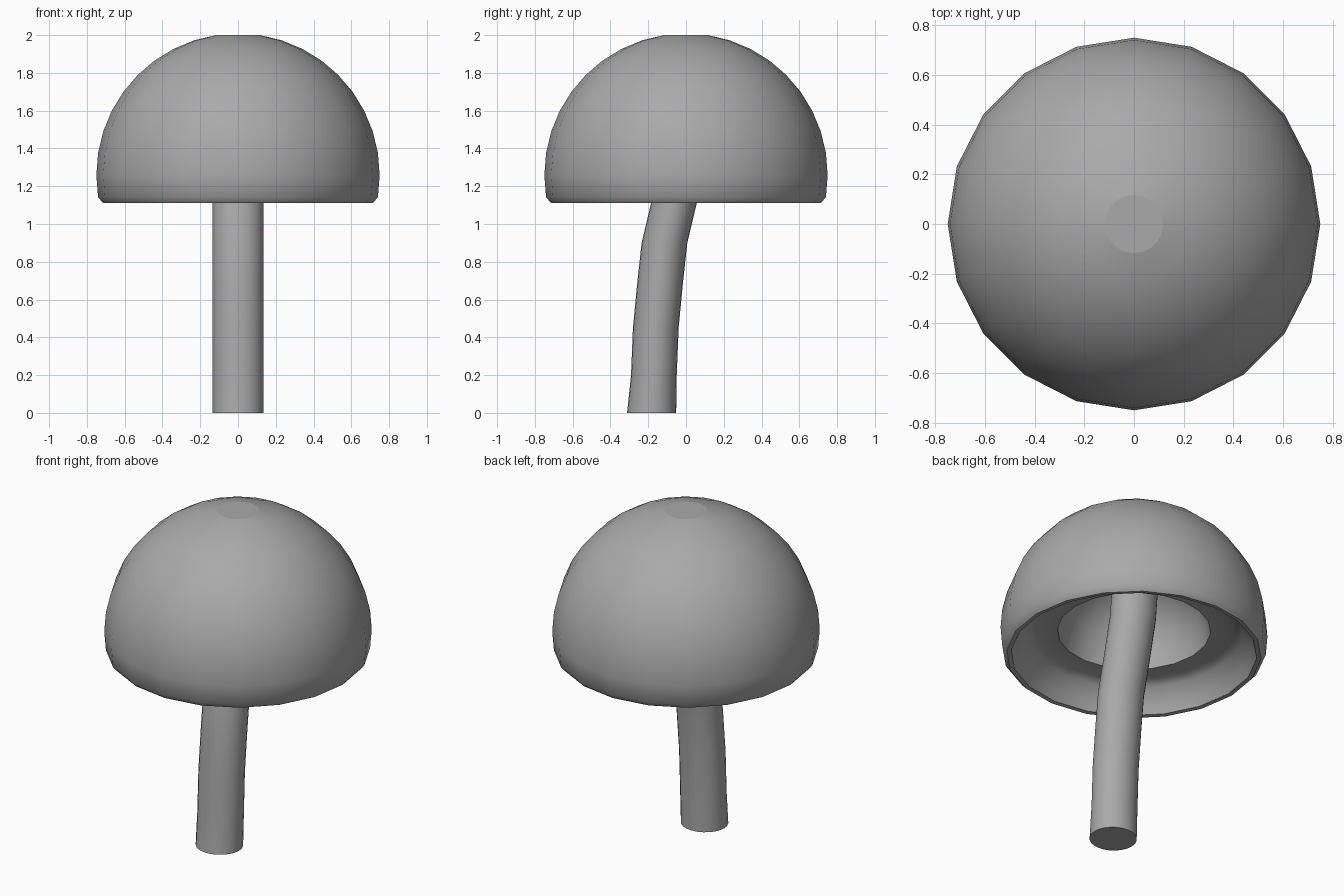
import bpy
import bmesh
from math import sin, cos, pi, radians

cube = bpy.data.objects.get("Cube")
if cube:
    bpy.data.objects.remove(cube, do_unlink=True)

grey = bpy.data.materials.new("plain_grey")
grey.use_nodes = True
grey.diffuse_color = (0.4, 0.4, 0.4, 1)
grey.node_tree.nodes["Principled BSDF"].inputs["Base Color"].default_value = (0.4, 0.4, 0.4, 1)


def loft(name, rings, sides):
    """Skin a stack of rings (x radius, y radius, y offset, z) and close both ends."""
    bm = bmesh.new()
    loops = []
    for rx, ry, y, z in rings:
        angles = [2 * pi * i / sides for i in range(sides)]
        loops.append([bm.verts.new((rx * cos(a), y + ry * sin(a), z)) for a in angles])
    for low, high in zip(loops, loops[1:]):
        for i in range(sides):
            j = (i + 1) % sides
            bm.faces.new((low[i], low[j], high[j], high[i]))
    ends = [bm.faces.new(loops[0]), bm.faces.new(loops[-1])]
    bmesh.ops.recalc_face_normals(bm, faces=bm.faces)
    end_ids = []
    bm.faces.index_update()
    end_ids = [f.index for f in ends]
    mesh = bpy.data.meshes.new(name)
    bm.to_mesh(mesh)
    bm.free()
    mesh.materials.append(grey)
    obj = bpy.data.objects.new(name, mesh)
    bpy.context.collection.objects.link(obj)
    bpy.ops.object.select_all(action='DESELECT')
    obj.select_set(True)
    bpy.context.view_layer.objects.active = obj
    bpy.ops.object.shade_smooth_by_angle(angle=radians(50))
    # Keep the flat end discs crisp
    crisp = {key for i in end_ids for key in mesh.polygons[i].edge_keys}
    for edge in mesh.edges:
        if edge.key in crisp:
            edge.use_edge_sharp = True
    return obj


# Cap: outer dome down to the lip, then inner wall, ledge and inner hollow
radius, centre = 0.75, 1.259
profile = [(radius * sin(radians(a)), centre + radius * cos(radians(a)))
           for a in range(9, 100, 9)]
profile += [(0.715, 1.112), (0.69, 1.115), (0.67, 1.16), (0.61, 1.25), (0.56, 1.272), (0.43, 1.265)]
profile += [(0.42 * cos(radians(a)), 1.28 + 0.4 * sin(radians(a))) for a in range(10, 85, 15)]
loft("mushroom_cap", [(r, r, 0, z) for r, z in profile], 20)

# Stem: bends back as it rises into the hollow of the cap
path = [(0, -0.182), (0.2, -0.17), (0.45, -0.16), (0.7, -0.136),
        (0.9, -0.114), (1.11, -0.064), (1.35, -0.01), (1.65, 0.02)]
loft("mushroom_stem", [(0.135, 0.13 if z == 0 else 0.121, y, z) for z, y in path], 24)
